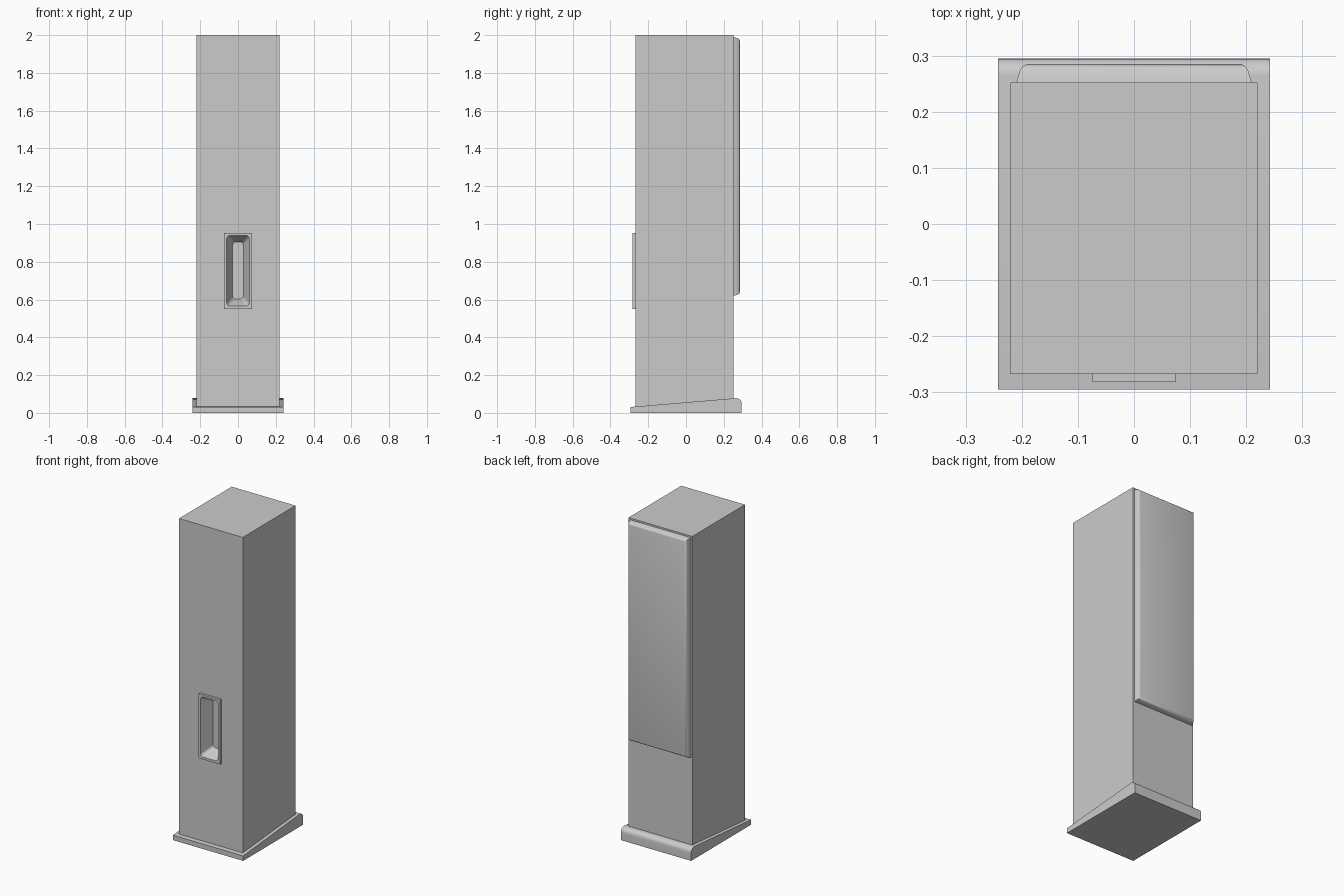
import bpy, bmesh, math

if "Cube" in bpy.data.objects:
    bpy.data.objects.remove(bpy.data.objects["Cube"])

grey = bpy.data.materials.new("light_grey")
grey.diffuse_color = (0.6, 0.6, 0.6, 1)
grey.use_nodes = True
grey.node_tree.nodes["Principled BSDF"].inputs["Base Color"].default_value = grey.diffuse_color


def make(name, rings, smooth=False):
    """Loft closed rings of equal length and cap both ends."""
    bm = bmesh.new()
    loops = [[bm.verts.new(p) for p in ring] for ring in rings]
    n = len(loops[0])
    for a, b in zip(loops, loops[1:]):
        for i in range(n):
            j = (i + 1) % n
            bm.faces.new((a[i], a[j], b[j], b[i]))
    bm.faces.new(loops[0])
    bm.faces.new(loops[-1])
    bmesh.ops.recalc_face_normals(bm, faces=bm.faces)
    mesh = bpy.data.meshes.new(name)
    bm.to_mesh(mesh)
    bm.free()
    mesh.materials.append(grey)
    ob = bpy.data.objects.new(name, mesh)
    bpy.context.collection.objects.link(ob)
    if smooth:
        bpy.ops.object.select_all(action='DESELECT')
        ob.select_set(True)
        bpy.context.view_layer.objects.active = ob
        bpy.ops.object.shade_smooth_by_angle(angle=math.radians(35))
    return ob


def rect(y, hx, z0, z1):
    return [(-hx, y, z0), (hx, y, z0), (hx, y, z1), (-hx, y, z1)]


def round_rect(y, hx, z0, z1, r, steps=4):
    pts = []
    corners = [(hx - r, z1 - r), (-hx + r, z1 - r), (-hx + r, z0 + r), (hx - r, z0 + r)]
    for k, (cx, cz) in enumerate(corners):
        for s in range(steps + 1):
            a = math.pi / 2 * (k + s / steps)
            pts.append((cx + r * math.cos(a), y, cz + r * math.sin(a)))
    return pts


# Tall cabinet
cabinet = make("cabinet", [rect(-0.267, 0.22, 0.02, 2.0), rect(0.252, 0.22, 0.02, 2.0)])

# Wedge base with a rounded rear top edge
profile = [(-0.295, 0.0), (-0.295, 0.031), (0.265, 0.078)]
for i in range(1, 7):
    a = math.radians(90 - 15 * i)
    profile.append((0.265 + 0.03 * math.cos(a), 0.048 + 0.03 * math.sin(a)))
profile.append((0.295, 0.0))
make("wedge_base", [[(x, y, z) for y, z in profile] for x in (-0.242, 0.242)], True)

# Raised rear panel with softened edges: (y, inset)
steps = [(0.25, 0), (0.262, 0.003), (0.272, 0.006), (0.279, 0.010),
         (0.283, 0.014), (0.285, 0.020)]
make("rear_panel", [rect(y, 0.21 - d, 0.62 + d, 1.99 - d) for y, d in steps], True)

# Handle frame on the front
frame = make("handle_frame", [rect(-0.282, 0.074, 0.551, 0.953),
                              rect(-0.267, 0.074, 0.551, 0.953)])

# Tapered finger recess cut through frame and cabinet
cutter = make("recess_cutter", [round_rect(-0.292, 0.064, 0.561, 0.944, 0.018),
                                round_rect(-0.205, 0.028, 0.602, 0.905, 0.016)])
cutter.hide_render = True
cutter.hide_viewport = True
for ob in (cabinet, frame):
    mod = ob.modifiers.new("recess", 'BOOLEAN')
    mod.operation = 'DIFFERENCE'
    mod.solver = 'EXACT'
    mod.object = cutter
